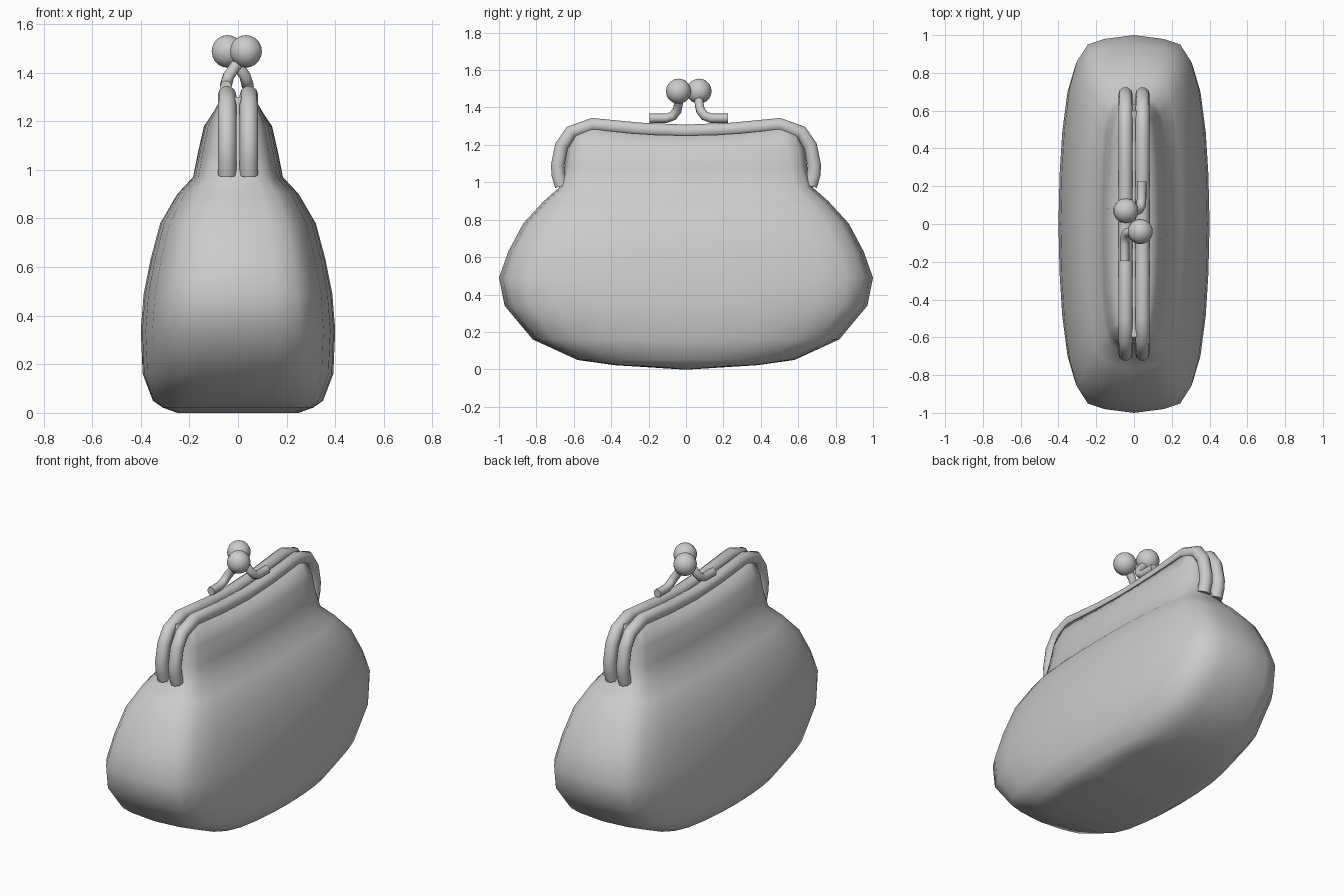
import bpy, bmesh
from mathutils import Vector

cube = bpy.data.objects.get("Cube")
if cube:
    bpy.data.objects.remove(cube, do_unlink=True)

grey = bpy.data.materials.new("plain grey")
grey.use_nodes = True
color = (0.6, 0.6, 0.6, 1)
grey.diffuse_color = color
grey.node_tree.nodes["Principled BSDF"].inputs["Base Color"].default_value = color


def finish(obj, angle=1.2):
    obj.data.materials.clear()
    obj.data.materials.append(grey)
    bpy.ops.object.select_all(action='DESELECT')
    obj.select_set(True)
    bpy.context.view_layer.objects.active = obj
    bpy.ops.object.shade_smooth_by_angle(angle=angle)


def tube(name, points, radius, resolution=3):
    """Round tube along a path, converted to a mesh."""
    curve = bpy.data.curves.new(name, 'CURVE')
    curve.dimensions = '3D'
    curve.bevel_depth = radius
    curve.bevel_resolution = resolution
    curve.use_fill_caps = True
    spline = curve.splines.new('POLY')
    spline.points.add(len(points) - 1)
    for p, co in zip(spline.points, points):
        p.co = (*co, 1)
    obj = bpy.data.objects.new(name, curve)
    bpy.context.collection.objects.link(obj)
    bpy.ops.object.select_all(action='DESELECT')
    obj.select_set(True)
    bpy.context.view_layer.objects.active = obj
    bpy.ops.object.convert(target='MESH')
    finish(bpy.context.object)


# Pouch: horizontal rounded sections, as height, half width, half length
levels = [(0, .25, .03), (.022, .31, .38), (.05, .35, .58), (.16, .392, .82),
          (.34, .40, .97), (.49, .388, 1.0), (.63, .36, .95), (.78, .32, .87),
          (.90, .25, .76), (.97, .185, .68), (1.07, .165, .65),
          (1.18, .14, .635), (1.25, .09, .60)]
quarter = [(1, 0), (.985, .27), (.95, .5), (.88, .72), (.78, .86),
           (.63, .95), (.4, .98), (0, 1)]
half = quarter + [(-x, y) for x, y in quarter[-2::-1]]
plan = half + [(x, -y) for x, y in half[-2:0:-1]]

bm = bmesh.new()
rings = []
for z, w, l in levels:
    # The mouth rises towards its ends to follow the frame
    rise = .14 if z > 1.2 else 0
    rings.append([bm.verts.new((w * x, l * y, z + rise * (l * y) ** 2))
                  for x, y in plan])
count = len(plan)
for low, high in zip(rings, rings[1:]):
    for i in range(count):
        j = (i + 1) % count
        bm.faces.new((low[i], low[j], high[j], high[i]))
bm.faces.new(rings[0][::-1])
# Mouth closed by strips across the width
top = rings[-1]
mid = len(half) - 1
for i in range(mid // 2):
    for base in (0, mid):
        a, b = base + i, base + i + 1
        c, d = base + mid - i - 1, base + mid - i
        # join matching points on the two long sides
        corners = list(dict.fromkeys((top[a], top[b], top[c % count], top[d % count])))
        if len(corners) > 2:
            bm.faces.new(corners)
bmesh.ops.recalc_face_normals(bm, faces=bm.faces)
mesh = bpy.data.meshes.new("pouch")
bm.to_mesh(mesh)
bm.free()
pouch = bpy.data.objects.new("pouch", mesh)
bpy.context.collection.objects.link(pouch)
finish(pouch)

# Two bent frame tubes side by side
arch = [(0, 1.272), (.25, 1.283), (.5, 1.308), (.615, 1.268), (.665, 1.195),
        (.686, 1.09), (.683, 1.04), (.665, .98)]
path = [(-y, z) for y, z in arch[:0:-1]] + arch
for side, name in ((1, "left_frame"), (-1, "right_frame")):
    tube(name, [(side * .045, y, z) for y, z in path], .038)

# Kiss clasps: bent arm and ball, the second turned half round
arm = [(.045, .21, 1.342), (.045, .12, 1.342), (.043, .085, 1.355),
       (.034, .062, 1.385), (.01, .055, 1.42), (-.038, .055, 1.48)]
for turn, name in ((1, "back_clasp"), (-1, "front_clasp")):
    points = [Vector((turn * x - .005, turn * y + .015, z)) for x, y, z in arm]
    tube(name + "_arm", points, .025, 2)
    bpy.ops.mesh.primitive_uv_sphere_add(segments=14, ring_count=10, radius=.067,
                                         location=points[-1] + Vector((0, 0, .007)))
    ball = bpy.context.object
    ball.name = name + "_ball"
    finish(ball)
